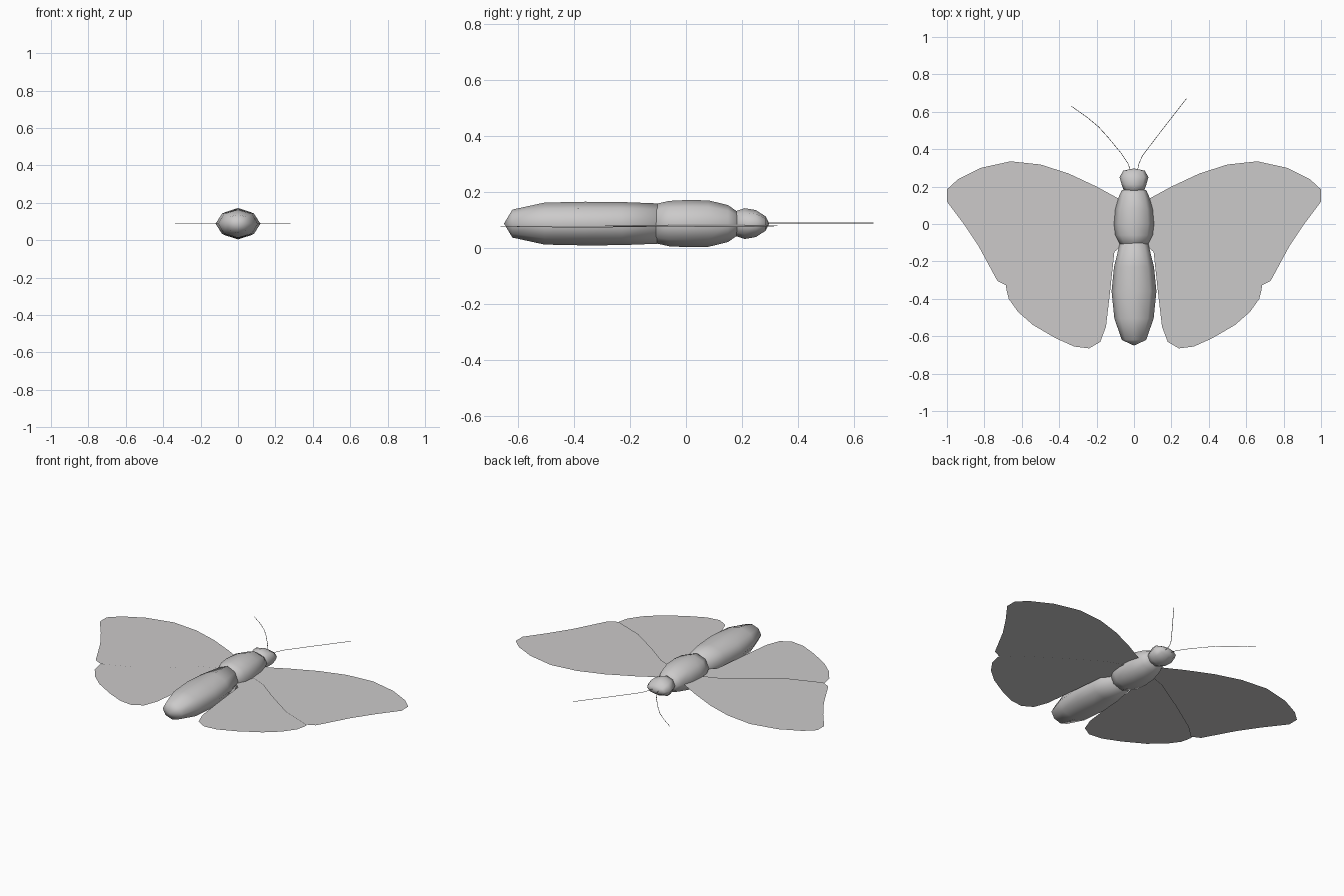
import bpy, bmesh, math

cube = bpy.data.objects.get("Cube")
if cube:
    bpy.data.objects.remove(cube, do_unlink=True)

grey = bpy.data.materials.new("plain_grey")
grey.use_nodes = True
tone = (0.6, 0.59, 0.59, 1)
grey.diffuse_color = tone
grey.node_tree.nodes["Principled BSDF"].inputs["Base Color"].default_value = tone


def finish(name, bm, smooth=False):
    mesh = bpy.data.meshes.new(name)
    bm.to_mesh(mesh)
    bm.free()
    mesh.materials.append(grey)
    for p in mesh.polygons:
        p.use_smooth = smooth
    obj = bpy.data.objects.new(name, mesh)
    bpy.context.collection.objects.link(obj)
    return obj


def segment(name, rings, tail, nose, cz=0.088, sides=8):
    """Eight-sided body part; rings are (y, half width, half height)."""
    bm = bmesh.new()
    loops = []
    for y, rx, rz in rings:
        angles = [2 * math.pi * i / sides for i in range(sides)]
        loops.append([bm.verts.new((rx * math.cos(a), y, cz + rz * math.sin(a)))
                      for a in angles])
    for a, b in zip(loops, loops[1:]):
        for i in range(sides):
            j = (i + 1) % sides
            bm.faces.new((a[i], a[j], b[j], b[i]))
    for loop, y in ((loops[0], tail), (loops[-1], nose)):
        tip = bm.verts.new((0, y, cz))
        for i in range(sides):
            bm.faces.new((loop[i], loop[(i + 1) % sides], tip))
    bmesh.ops.recalc_face_normals(bm, faces=bm.faces)
    return finish(name, bm, True)


def wing(name, outline, z, side):
    """Flat sheet drooping slightly towards the tip."""
    bm = bmesh.new()
    face = bm.faces.new([bm.verts.new((side * x, y, z - 0.01 * x)) for x, y in outline])
    face.normal_update()
    if face.normal.z < 0:
        face.normal_flip()
    bmesh.ops.triangulate(bm, faces=[face])
    return finish(name, bm)


def antenna(name, points):
    curve = bpy.data.curves.new(name, "CURVE")
    curve.dimensions = "3D"
    curve.bevel_depth = 0.0015
    curve.bevel_resolution = 0
    curve.use_fill_caps = True
    spline = curve.splines.new("POLY")
    spline.points.add(len(points) - 1)
    for p, (x, y) in zip(spline.points, points):
        p.co = (x, y, 0.09, 1)
    curve.materials.append(grey)
    bpy.context.collection.objects.link(bpy.data.objects.new(name, curve))


# Body
segment("abdomen", [(-0.62, 0.065, 0.05), (-0.505, 0.105, 0.075), (-0.36, 0.12, 0.078),
                    (-0.23, 0.107, 0.077), (-0.1, 0.075, 0.072)], -0.65, -0.07)
segment("thorax", [(-0.11, 0.075, 0.07), (-0.06, 0.1, 0.081), (0, 0.107, 0.084),
                   (0.08, 0.1, 0.083), (0.15, 0.08, 0.066), (0.18, 0.066, 0.045)], -0.13, 0.2)
segment("head", [(0.18, 0.055, 0.045), (0.21, 0.066, 0.055), (0.25, 0.077, 0.048),
                 (0.285, 0.058, 0.025)], 0.16, 0.297)

# Wings
fore = [(0.03, 0.1), (0.09, 0.14), (0.2, 0.2), (0.35, 0.27), (0.5, 0.318), (0.66, 0.335),
        (0.82, 0.3), (0.94, 0.24), (1, 0.185), (1, 0.12), (0.91, 0), (0.83, -0.12),
        (0.73, -0.305), (0.68, -0.33), (0.5, -0.26), (0.32, -0.14), (0.2, -0.05), (0.03, 0.02)]
hind = [(0.03, 0.06), (0.2, 0), (0.4, -0.12), (0.6, -0.25), (0.67, -0.315), (0.685, -0.33),
        (0.68, -0.36), (0.67, -0.4), (0.62, -0.47), (0.54, -0.54), (0.42, -0.61),
        (0.32, -0.655), (0.24, -0.665), (0.18, -0.63), (0.15, -0.55), (0.13, -0.38),
        (0.105, -0.15), (0.03, -0.08)]
for label, side in (("left", 1), ("right", -1)):
    wing(label + "_fore_wing", fore, 0.086, side)
    wing(label + "_hind_wing", hind, 0.081, side)

# Antennae, each with its own bend
antenna("left_antenna", [(0.018, 0.28), (0.025, 0.32), (0.045, 0.365), (0.14, 0.49), (0.28, 0.67)])
antenna("right_antenna", [(-0.018, 0.28), (-0.03, 0.32), (-0.07, 0.38), (-0.14, 0.465),
                          (-0.19, 0.52), (-0.25, 0.57), (-0.335, 0.63)])
